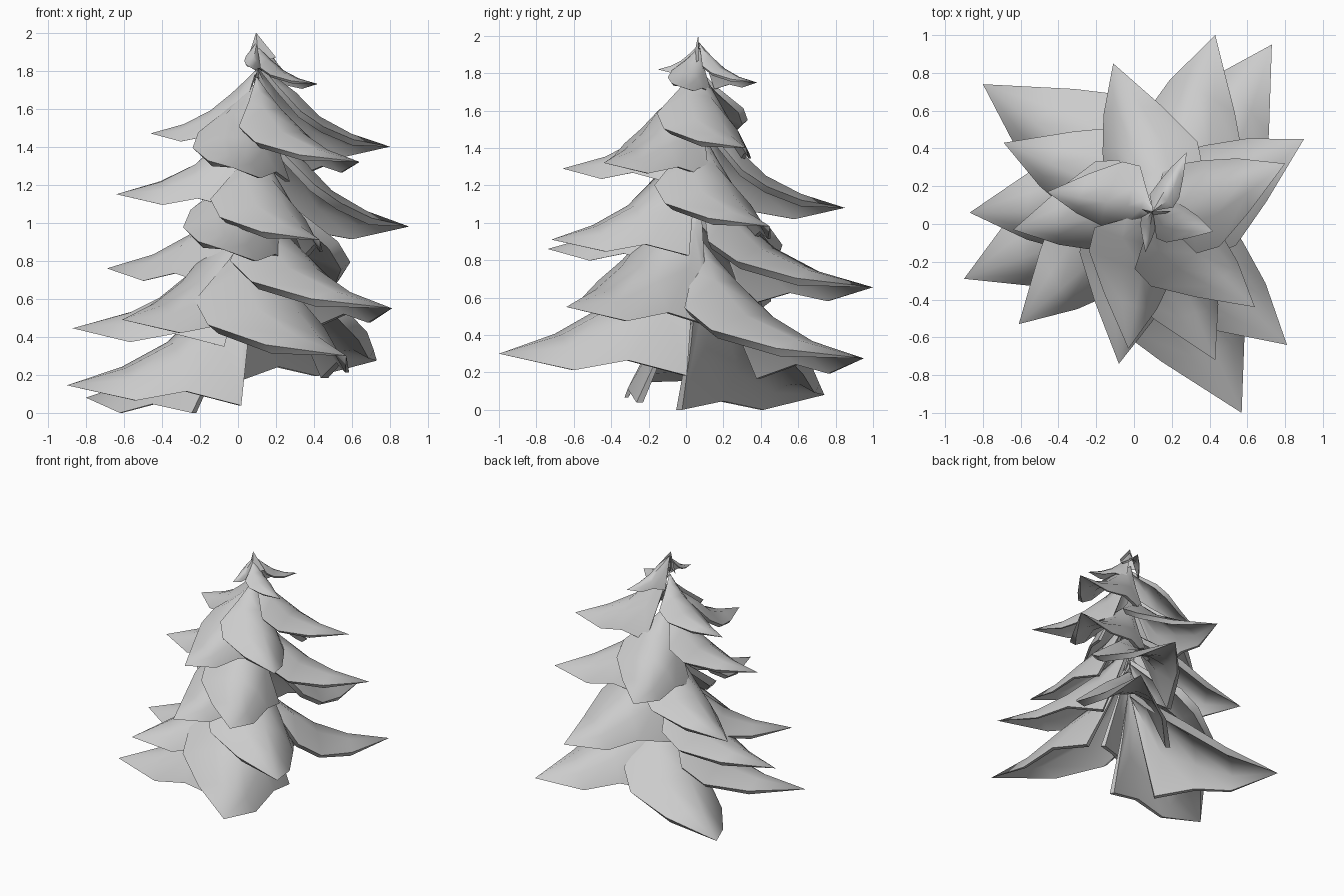
import bpy, bmesh, math
from mathutils import Vector

if "Cube" in bpy.data.objects:
    bpy.data.objects.remove(bpy.data.objects["Cube"])

AXIS = Vector((0.10, 0.07, 0))

# Bough template in units of bough length: (along, sideways, height above tip)
# each row: high edge, ridge, drooping edge
ROWS = [
    ((0.00, -0.01, 0.60), (0.00, 0.00, 0.60), (0.00, 0.01, 0.60)),
    ((0.09, -0.18, 0.43), (0.11, 0.00, 0.49), (0.09, 0.13, 0.25)),
    ((0.19, -0.39, 0.25), (0.24, 0.00, 0.37), (0.18, 0.27, -0.10)),
    ((0.36, -0.40, 0.14), (0.44, 0.00, 0.21), (0.45, 0.22, -0.03)),
    ((0.64, -0.24, 0.05), (0.69, 0.00, 0.085), (0.69, 0.15, -0.075)),
]
COLS = (-1, -0.5, 0, 0.5, 1)

# Tips of the boughs, bottom to top, with optional width factor
TIPS = [
    (-0.80, 0.74, 0.08), (-0.90, -0.29, 0.145), (0.73, 0.95, 0.275), (0.57, -1.00, 0.30),
    (-0.87, 0.06, 0.445), (-0.61, -0.53, 0.49), (0.81, -0.64, 0.55), (0.43, 1.00, 0.655),
    (-0.69, 0.43, 0.76), (-0.08, -0.74, 0.86), (0.43, -0.72, 0.91), (0.90, 0.45, 0.98),
    (-0.11, 0.85, 1.08), (-0.64, -0.03, 1.15), (-0.03, -0.66, 1.29), (0.64, -0.44, 1.32),
    (0.80, 0.32, 1.40), (-0.46, 0.17, 1.47), (0.42, -0.04, 1.73), (0.28, 0.38, 1.75, 0.6),
    (0.06, -0.15, 1.82, 0.6),
]


def across(row, t):
    # smooth arch through the three points of a row
    a, b, c = (Vector(p) for p in row)
    return a * (t * (t - 1) / 2) + b * (1 - t * t) + c * (t * (t + 1) / 2)


def finish(name, bm):
    me = bpy.data.meshes.new(name)
    bmesh.ops.recalc_face_normals(bm, faces=bm.faces)
    for f in bm.faces:
        f.smooth = True
    bm.to_mesh(me)
    bm.free()
    ob = bpy.data.objects.new(name, me)
    bpy.context.collection.objects.link(ob)
    bpy.context.view_layer.objects.active = ob
    ob.select_set(True)
    bpy.ops.object.shade_smooth_by_angle(angle=math.radians(50))
    ob.select_set(False)


def bough(name, tip):
    width = tip[3] if len(tip) > 3 else 1.0
    d = Vector((tip[0], tip[1], 0)) - AXIS
    length = d.length
    d.normalize()
    side = Vector((-d.y, d.x, 0))
    bm = bmesh.new()

    def place(p):
        v = AXIS + (d * p[0] + side * p[1] * width) * length
        v.z = max(0.0, tip[2] + p[2] * length)
        return bm.verts.new(v)

    def inner(r, t):
        # underside: a little narrower and lower than the top
        p = across(r, t)
        return Vector((p.x, p.y * 0.87, p.z - 0.04 * min(1, 1 - t)))

    end = place((1, 0, 0))
    rims = []
    for shape in (across, inner):
        grid = [[place(shape(r, t)) for t in COLS] for r in ROWS]
        for lo, hi in zip(grid, grid[1:]):
            for i in range(len(COLS) - 1):
                bm.faces.new((lo[i], hi[i], hi[i + 1], lo[i + 1]))
        for i in range(len(COLS) - 1):
            bm.faces.new((grid[-1][i], end, grid[-1][i + 1]))
        rims.append([[g[0] for g in grid], [g[-1] for g in grid]])
    # thin rim joining top and underside
    for a, b in zip(*rims):
        for i in range(len(ROWS) - 1):
            bm.faces.new((a[i], a[i + 1], b[i + 1], b[i]))
        bm.faces.new((a[-1], end, b[-1]))
    finish(name, bm)


for n, tip in enumerate(TIPS):
    bough(f"bough_{n + 1}", tip)

# Small folded leaf at the very top
bm = bmesh.new()
pts = [(0.095, 0.065, 2.0), (0.04, 0.08, 1.83), (0.11, 0.03, 1.84), (0.20, 0.07, 1.87)]
v = [bm.verts.new(p) for p in pts]
for i, j in ((1, 2), (2, 3)):
    bm.faces.new((v[0], v[i], v[j]))
finish("tree_top", bm)
